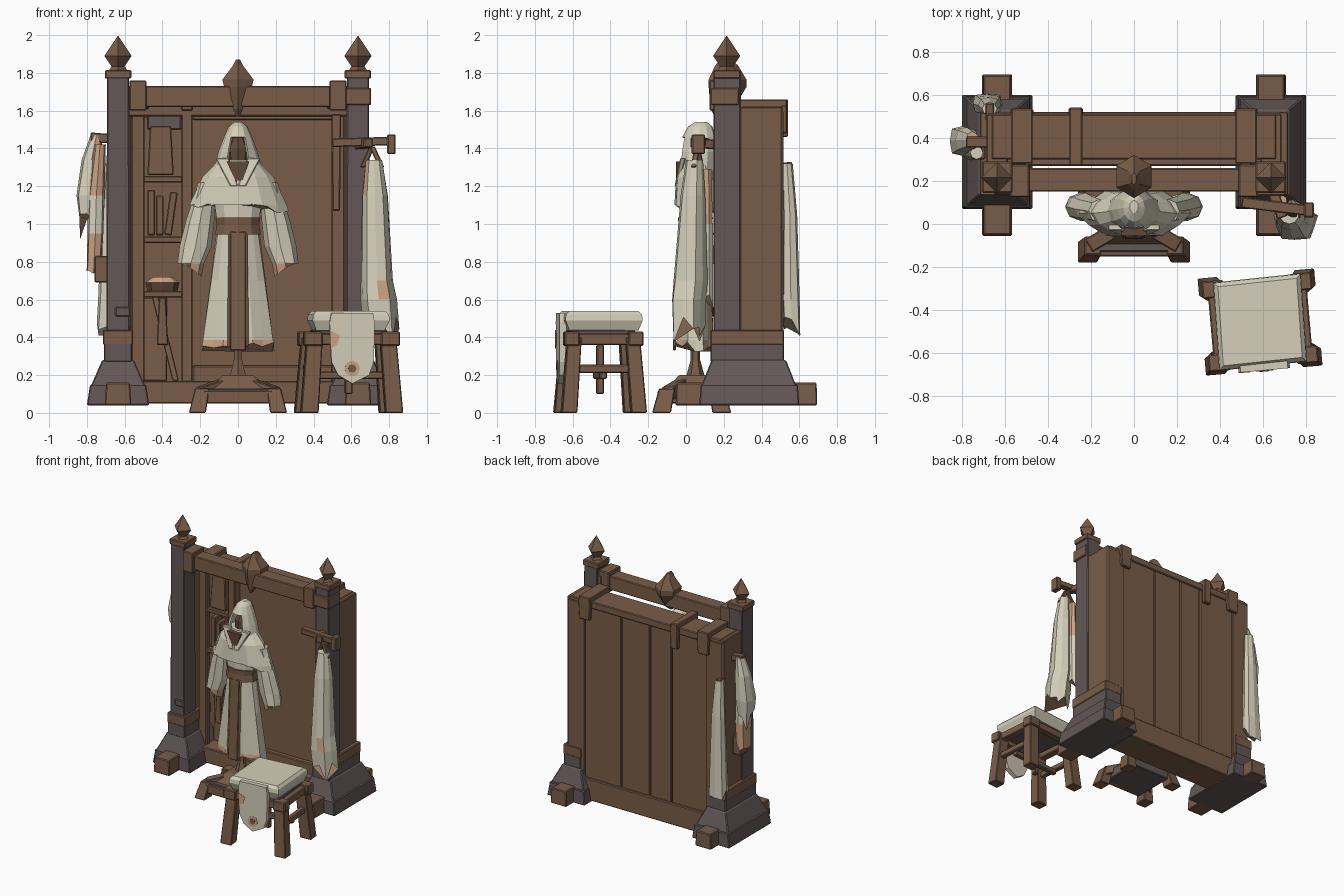
import bpy, bmesh, math, random
from mathutils import Vector, Matrix
random.seed(4)

def material(name, col):
    m = bpy.data.materials.new(name)
    m.diffuse_color = (*col, 1)
    return m
WOOD = material("brown wood", (0.190, 0.108, 0.066))
GREY = material("grey stained wood", (0.125, 0.096, 0.096))
CREAM = material("cream cloth", (0.66, 0.62, 0.49))
TAN = material("tan lining", (0.60, 0.37, 0.23))
DARK = material("dark wood", (0.115, 0.064, 0.040))

def finish(name, bm, mats, bevel=0):
    bmesh.ops.recalc_face_normals(bm, faces=bm.faces)
    me = bpy.data.meshes.new(name)
    bm.to_mesh(me)
    bm.free()
    for m in mats:
        me.materials.append(m)
    ob = bpy.data.objects.new(name, me)
    bpy.context.collection.objects.link(ob)
    if bevel:
        b = ob.modifiers.new("chipped edges", 'BEVEL')
        b.width, b.segments = bevel, 1
    return ob

def box(name, x, y, z, mat=WOOD, top=(1, 1), bevel=0.006, spin=None):
    """Box from (min, max) pairs; top scales the upper face; spin = (angle, axis)."""
    bm = bmesh.new()
    bmesh.ops.create_cube(bm, size=1)
    c = Vector((sum(x) / 2, sum(y) / 2, sum(z) / 2))
    for v in bm.verts:
        if v.co.z > 0:
            v.co.x *= top[0]
            v.co.y *= top[1]
        v.co = Vector((v.co.x * (x[1] - x[0]), v.co.y * (y[1] - y[0]), v.co.z * (z[1] - z[0])))
    if spin:
        bm.transform(Matrix.Rotation(math.radians(spin[0]), 4, spin[1]))
    bm.transform(Matrix.Translation(c))
    return finish(name, bm, [mat], bevel)

def bar(name, p, q, w, d, mat=WOOD, flare=1):
    """Square bar from p to q with horizontal ends; flare scales the q end."""
    bm = bmesh.new()
    p, q = Vector(p), Vector(q)
    upright = abs(q.z - p.z) > (q - p).xy.length
    a = Vector((1, 0, 0)) if upright else Vector((-(q - p).y, (q - p).x, 0)).normalized()
    b = Vector((0, 1, 0)) if upright else Vector((0, 0, 1))
    ends = [[bm.verts.new(e + a * i * w / 2 * f + b * j * d / 2 * f)
             for i, j in ((-1, -1), (1, -1), (1, 1), (-1, 1))] for e, f in ((p, 1), (q, flare))]
    for e in ends:
        bm.faces.new(e)
    for k in range(4):
        bm.faces.new((ends[0][k], ends[0][k - 1], ends[1][k - 1], ends[1][k]))
    return finish(name, bm, [mat], 0.005)

def loft(name, rings, n=12, fold=0.0, hem=0.0, tilt=0.0, mats=(CREAM, TAN), rule=None, cut=None):
    """Rings (cx, cy, z, rx, ry); fold ripples the cloth, hem zigzags the last ring."""
    bm = bmesh.new()
    loops = []
    for i, (cx, cy, z, rx, ry) in enumerate(rings):
        last = i == len(rings) - 1
        loop = []
        for k in range(n):
            a = 2 * math.pi * k / n - math.pi / 2
            r = 1 + fold * (1 if k % 2 else -1) * i / (len(rings) - 1)
            dz = (hem * (0.5 - random.random()) + tilt * math.cos(a)) if last else 0
            loop.append(bm.verts.new((cx + rx * r * math.cos(a), cy + ry * r * math.sin(a), z + dz)))
        loops.append(loop)
    for lo, up in zip(loops, loops[1:]):
        for k in range(n):
            bm.faces.new((lo[k - 1], lo[k], up[k], up[k - 1]))
    bm.faces.new(loops[0])
    base = bm.faces.new(loops[-1])
    if rule:
        for f in bm.faces:
            f.material_index = rule(f.calc_center_median())
        base.material_index = 1
    if cut:
        bmesh.ops.delete(bm, geom=[f for f in bm.faces if cut(f.calc_center_median())], context='FACES')
    return finish(name, bm, mats)

def prism(name, pts, y0, y1, mat):
    """Front-facing polygon of (x, z) points extruded along y."""
    bm = bmesh.new()
    f = bm.faces.new([bm.verts.new((x, y0, z)) for x, z in pts])
    r = bmesh.ops.extrude_face_region(bm, geom=[f])
    bmesh.ops.translate(bm, vec=(0, y1 - y0, 0), verts=[v for v in r["geom"] if isinstance(v, bmesh.types.BMVert)])
    return finish(name, bm, [mat])

# Posts with plinths, feet, collars and finials on both sides
for s, side in ((-1, "left"), (1, "right")):
    c = 0.635 * s
    def span(h, m=c): return (m - h, m + h)
    box(side + "_plinth", span(0.165), (0.07, 0.60), (0.04, 0.15), GREY, (0.9, 0.97))
    box(side + "_plinth_slope", span(0.145), (0.08, 0.585), (0.14, 0.28), GREY, (0.58, 0.78))
    box(side + "_plinth_neck", span(0.075), (0.13, 0.52), (0.27, 0.37), GREY)
    box(side + "_collar", span(0.08), (0.13, 0.52), (0.36, 0.44))
    box(side + "_front_foot", span(0.07), (-0.055, 0.10), (0.04, 0.16), top=(0.9, 0.95))
    box(side + "_back_foot", span(0.07), (0.55, 0.695), (0.04, 0.16), top=(0.9, 0.95))
    box(side + "_post", span(0.062), (0.145, 0.29), (0.42, 1.78), GREY, (0.95, 1))
    box(side + "_post_cap", span(0.07), (0.145, 0.29), (1.77, 1.815))
    loft(side + "_finial", [(c, 0.215, 1.81, 0.05, 0.05), (c, 0.215, 1.835, 0.035, 0.035),
         (c, 0.215, 1.89, 0.072, 0.072), (c, 0.215, 1.995, 0.002, 0.002)], 4, mats=[WOOD])
    box(side + "_beam_block", span(0.045, 0.53 * s), (0.125, 0.275), (1.60, 1.76))
    # cabinet side, back stile and strap
    box(side + "_cabinet_side", span(0.05, 0.635 * s), (0.28, 0.51), (0.25, 1.62))
    box(side + "_back_stile", span(0.075, 0.605 * s), (0.48, 0.515), (0.15, 1.60))
    box(side + "_top_strap", span(0.05, 0.52 * s), (0.28, 0.535), (1.61, 1.66))
    box(side + "_strap_end", span(0.045, 0.52 * s), (0.505, 0.535), (1.48, 1.63), top=(1.2, 1))
    box(side + "_front_stile", span(0.035, 0.53 * s), (0.31, 0.36), (0.12, 1.60))
box("right_beam_end", (0.55, 0.705), (0.13, 0.28), (1.63, 1.72))

# Top beam with carved crest
box("top_beam", (-0.60, 0.60), (0.15, 0.26), (1.62, 1.73))
loft("crest", [(0, 0.21, 1.87, 0.012, 0.03), (0, 0.215, 1.84, 0.03, 0.06), (0, 0.22, 1.765, 0.095, 0.10),
               (0, 0.22, 1.725, 0.085, 0.10), (0, 0.19, 1.61, 0.03, 0.06), (0, 0.17, 1.57, 0.01, 0.02)], 6, mats=[WOOD])

# Cabinet carcass
box("cabinet_top", (-0.66, 0.66), (0.30, 0.51), (1.57, 1.625))
box("cabinet_floor", (-0.62, 0.62), (0.27, 0.52), (0.05, 0.17))
box("back_bottom_rail", (-0.56, 0.56), (0.49, 0.52), (0.10, 0.22))
edges = [-0.55, -0.22, -0.03, 0.22, 0.55]
for i, (a, b) in enumerate(zip(edges, edges[1:])):
    box("back_plank_%d" % i, (a, b - 0.006), (0.455, 0.50), (0.15, 1.58 + 0.012 * (i % 2)))
box("back_core", (-0.57, 0.57), (0.45, 0.48), (0.15, 1.57))
box("front_panel", (-0.24, 0.57), (0.37, 0.46), (0.15, 1.58), bevel=0)
box("panel_top_rail", (-0.24, 0.50), (0.335, 0.38), (1.55, 1.61))
box("panel_bottom_rail", (-0.24, 0.50), (0.335, 0.38), (0.16, 0.25))
box("divider", (-0.30, -0.24), (0.30, 0.46), (0.15, 1.61))
box("middle_strap", (-0.30, -0.24), (0.27, 0.54), (1.60, 1.66))
box("middle_strap_end", (-0.30, -0.24), (0.505, 0.54), (1.46, 1.63), top=(1.1, 1))

# Shelves and their contents
for i, z in enumerate((0.61, 0.90, 1.22)):
    box("shelf_%d" % i, (-0.52, -0.29), (0.32, 0.46), (z, z + 0.035))
box("shelf_back_cloth", (-0.48, -0.30), (0.43, 0.452), (1.50, 1.58), GREY)
box("shelf_chest", (-0.48, -0.34), (0.33, 0.43), (1.26, 1.52), top=(0.8, 0.8))
for i, (x, h, t) in enumerate(((-0.46, 0.24, 0), (-0.415, 0.21, 0), (-0.355, 0.23, 8))):
    box("shelf_book_%d" % i, (x - 0.02, x + 0.02), (0.34, 0.44), (0.94, 0.94 + h), spin=(t, 'Y'))
loft("cloth_roll", [(-0.40, 0.37, 0.72, 0.05, 0.035), (-0.40, 0.37, 0.69, 0.09, 0.06),
                    (-0.40, 0.37, 0.645, 0.08, 0.05)], 8, rule=lambda c: 1 if c.z > 0.68 else 0, mats=(DARK, TAN))
bar("leaning_staff", (-0.33, 0.34, 0.17), (-0.44, 0.40, 0.62), 0.035, 0.035)
bar("lower_board", (-0.44, 0.42, 0.17), (-0.44, 0.43, 0.61), 0.13, 0.02)
bar("shelf_handle", (-0.40, 0.33, 0.36), (-0.40, 0.33, 0.61), 0.06, 0.02, flare=0.6)
box("hanging_tool", (0.50, 0.54), (0.27, 0.30), (1.07, 1.58), top=(1.3, 1))
box("post_plate", (-0.65, -0.57), (0.135, 0.15), (0.51, 0.56), GREY)

# Robe stand
box("stand_base", (-0.17, 0.17), (-0.13, 0.20), (0.05, 0.13), GREY)
box("stand_front_rail", (-0.18, 0.18), (-0.15, -0.10), (0.05, 0.12))
box("stand_step", (-0.15, 0.15), (-0.10, 0.17), (0.12, 0.20), top=(0.55, 0.55))
for sx in (-1, 1):
    for y, e in ((-0.13, -1), (0.19, 1)):
        bar("stand_foot", (sx * 0.215, y, 0.0), (sx * 0.19, y - e * 0.03, 0.13), 0.09, 0.10, flare=0.85)
    bar("stand_brace", (sx * 0.21, -0.10, 0.10), (sx * 0.04, 0.0, 0.16), 0.07, 0.07)
loft("stand_pole", [(0, 0.05, 1.25, 0.025, 0.025), (0, 0.05, 0.28, 0.025, 0.025), (0, 0.05, 0.19, 0.05, 0.05)], 6, mats=[WOOD])

# Hooded robe
loft("robe_skirt", [(0, 0.05, 0.99, 0.11, 0.075), (0, 0.05, 0.70, 0.15, 0.085), (0, 0.05, 0.385, 0.192, 0.10),
     (0, 0.05, 0.35, 0.195, 0.105)], 16, 0.07, 0.06, rule=lambda c: 1 if c.z < 0.40 and abs(c.x) < 0.16 or c.y > 0.12 else 0)
loft("robe_torso", [(0, 0.05, 1.25, 0.15, 0.085), (0, 0.05, 0.96, 0.11, 0.08)], 10, mats=[CREAM])
loft("belt", [(0, 0.05, 1.035, 0.125, 0.092), (0, 0.05, 0.995, 0.118, 0.09), (0, 0.05, 0.945, 0.128, 0.095)], 10, mats=[WOOD])
bar("robe_tabard", (0, -0.035, 0.96), (0, -0.062, 0.33), 0.085, 0.016)
for s in (-1, 1):
    bar("tabard_trim", (s * 0.046, -0.033, 0.95), (s * 0.05, -0.060, 0.35), 0.012, 0.012, TAN)
    loft("robe_sleeve", [(s * 0.16, 0.06, 1.22, 0.05, 0.055), (s * 0.20, 0.07, 1.02, 0.075, 0.06),
         (s * 0.225, 0.08, 0.88, 0.085, 0.065), (s * 0.25, 0.08, 0.79, 0.07, 0.065), (s * 0.255, 0.08, 0.77, 0.062, 0.06)],
         8, tilt=0.05 * s, rule=lambda c: 1 if c.z < 0.80 and abs(c.x) < 0.29 else 0)
loft("robe_cape", [(0, 0.06, 1.34, 0.10, 0.08), (0, 0.05, 1.25, 0.185, 0.105), (0, 0.05, 1.10, 0.25, 0.115),
     (0, 0.05, 1.085, 0.255, 0.115)], 12, 0.05, 0.06, rule=lambda c: 0)
prism("collar_opening", [(-0.06, 1.33), (0.06, 1.33), (0.02, 1.22), (0, 1.20)], -0.054, 0.0, DARK)
for s in (-1, 1):
    bar("collar_fold", (s * 0.085, -0.015, 1.35), (s * 0.02, -0.052, 1.20), 0.07, 0.03, CREAM, 0.6)
hood = loft("hood", [(0, 0.08, 1.54, 0.02, 0.03), (0, 0.075, 1.515, 0.05, 0.065), (0, 0.07, 1.46, 0.075, 0.09),
            (0, 0.065, 1.38, 0.105, 0.10), (0, 0.06, 1.28, 0.13, 0.10)], 12, mats=[CREAM],
            cut=lambda c: (c.z < 1.48 and abs(c.x) < 0.04 and c.y < 0.05) or c.z < 1.29)
hood.modifiers.new("cloth thickness", 'SOLIDIFY').thickness = 0.012
loft("mannequin_head", [(0, 0.07, 1.46, 0.03, 0.03), (0, 0.065, 1.40, 0.06, 0.06), (0, 0.06, 1.32, 0.05, 0.06),
     (0, 0.06, 1.22, 0.045, 0.045)], 8, mats=[DARK])

# Right peg rail with long hanging robe and its lining
bar("peg_rail", (0.50, 0.10, 1.43), (0.83, 0.06, 1.44), 0.05, 0.045)
box("peg_end", (0.79, 0.835), (0.03, 0.10), (1.37, 1.475))
bar("peg_arm", (0.64, 0.16, 1.42), (0.69, 0.03, 1.43), 0.05, 0.05)
for s in (-1, 1):
    bar("hanger", (0.71, 0.06, 1.41), (0.71 + s * 0.05, 0.06 - s * 0.02, 1.30), 0.03, 0.03)
loft("right_robe", [(0.72, 0.045, 1.34, 0.045, 0.045), (0.725, 0.035, 1.15, 0.07, 0.065), (0.735, 0.02, 0.70, 0.085, 0.09),
     (0.745, 0.01, 0.60, 0.095, 0.09), (0.76, 0.01, 0.45, 0.09, 0.085)], 10, 0.1, 0.15,
     rule=lambda c: 1 if c.x < 0.69 and c.z > 1.15 or (0.60 < c.z < 0.68 and c.y < 0 and c.x > 0.72 and c.x < 0.78) else 0)
loft("right_lining", [(0.69, 0.105, 1.29, 0.02, 0.03), (0.69, 0.105, 1.0, 0.025, 0.035), (0.69, 0.11, 0.60, 0.025, 0.03)],
     6, 0.1, 0.1, rule=lambda c: 1 if c.z > 0.9 else 0)

# Left hanging garments
bar("left_peg", (-0.66, 0.38, 1.45), (-0.78, 0.38, 1.46), 0.05, 0.05)
loft("left_cloth", [(-0.75, 0.39, 1.47, 0.03, 0.04), (-0.775, 0.39, 1.34, 0.055, 0.06), (-0.795, 0.385, 1.15, 0.065, 0.075),
     (-0.80, 0.385, 0.98, 0.045, 0.065)], 8, 0.12, 0.16, rule=lambda c: 1 if c.x > -0.75 and c.y < 0.4 else 0)
loft("left_lining", [(-0.73, 0.33, 1.42, 0.03, 0.03), (-0.75, 0.36, 1.15, 0.045, 0.06), (-0.755, 0.36, 0.95, 0.045, 0.07),
     (-0.765, 0.37, 0.78, 0.04, 0.06)], 8, 0.1, 0.10, rule=lambda c: 1 if c.z < 0.9 or c.z > 1.15 and c.y < 0.33 else 0)
box("left_pouch", (-0.76, -0.69), (0.30, 0.40), (0.69, 0.83))
bar("back_peg", (-0.67, 0.48, 1.30), (-0.67, 0.56, 1.31), 0.04, 0.04)
loft("back_cloth", [(-0.67, 0.535, 1.32, 0.035, 0.03), (-0.67, 0.55, 1.05, 0.055, 0.04), (-0.675, 0.555, 0.60, 0.07, 0.05),
     (-0.68, 0.56, 0.46, 0.075, 0.05)], 8, 0.1, 0.12, mats=[CREAM])

# Stool, turned slightly
before = set(bpy.data.objects)
for sx in (-1, 1):
    for sy in (-1, 1):
        bar("stool_leg", (sx * 0.195, sy * 0.155, 0.40), (sx * 0.225, sy * 0.185, 0.0), 0.085, 0.075, flare=1.1)
        box("stool_corner", (sx * 0.205 - 0.05, sx * 0.205 + 0.05), (sy * 0.17 - 0.04, sy * 0.17 + 0.04), (0.355, 0.43))
    box("stool_side_rail", (sx * 0.20 - 0.03, sx * 0.20 + 0.03), (-0.18, 0.18), (0.36, 0.42))
    box("stool_end_rail", (-0.20, 0.20), (sx * 0.17 - 0.025, sx * 0.17 + 0.025), (0.36, 0.42))
    box("stool_side_stretcher", (sx * 0.21 - 0.02, sx * 0.21 + 0.02), (-0.17, 0.17), (0.21, 0.255))
box("stool_cross_stretcher", (-0.21, 0.21), (-0.02, 0.02), (0.18, 0.22))
box("stool_post", (-0.02, 0.02), (-0.02, 0.02), (0.10, 0.36))
box("stool_seat", (-0.19, 0.19), (-0.17, 0.17), (0.40, 0.44), GREY)
loft("cushion", [(0, 0, 0.54, 0.265, 0.255), (0, 0, 0.52, 0.29, 0.28), (0, 0, 0.49, 0.295, 0.285), (0, 0, 0.435, 0.265, 0.25)],
     4, mats=[CREAM]).data.transform(Matrix.Rotation(math.radians(45), 4, 'Z'))
# Draped cloth with round badge
prism("stool_cloth", [(-0.12, 0.48), (-0.11, 0.53), (0.11, 0.53), (0.12, 0.48), (0.115, 0.27), (0.09, 0.20), (0.0, 0.155),
                      (-0.075, 0.20), (-0.11, 0.27)], -0.225, -0.19, CREAM)
for r, y, m in ((0.042, -0.228, TAN), (0.022, -0.231, WOOD)):
    prism("cloth_badge", [(r * math.cos(k * math.pi / 4), 0.235 + r * math.sin(k * math.pi / 4)) for k in range(8)], y, -0.22, m)
prism("cloth_patch", [(-0.12, 0.44), (-0.065, 0.41), (-0.08, 0.36), (-0.116, 0.34)], -0.228, -0.22, TAN)
turn = Matrix.Translation((0.585, -0.455, 0)) @ Matrix.Rotation(math.radians(5), 4, 'Z')
for ob in set(bpy.data.objects) - before:
    ob.matrix_world = turn
